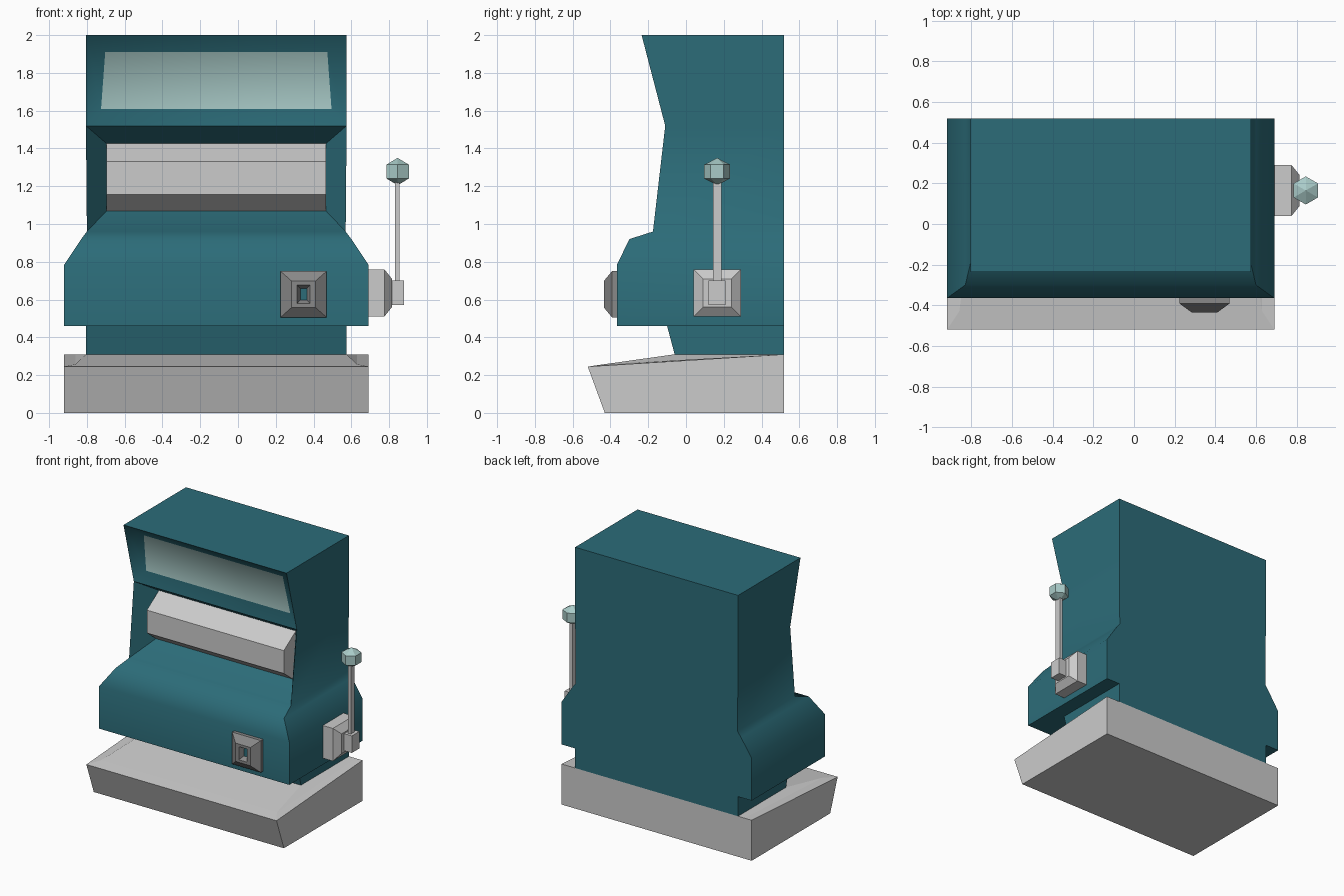
import bpy, bmesh
from math import radians

if "Cube" in bpy.data.objects:
    bpy.data.objects.remove(bpy.data.objects["Cube"])

CX = -0.115    # centre line of the cabinet
BACK = 0.52


def material(name, col):
    m = bpy.data.materials.new(name)
    m.diffuse_color = (*col, 1)
    m.use_nodes = True
    m.node_tree.nodes["Principled BSDF"].inputs["Base Color"].default_value = m.diffuse_color
    return m


teal = material("teal", (0.025, 0.15, 0.19))
glass = material("glass", (0.40, 0.60, 0.58))


def loft(rings):
    """Skin a stack of equal-length point rings and cap both ends."""
    bm = bmesh.new()
    vs = [[bm.verts.new(p) for p in r] for r in rings]
    n = len(vs[0])
    sides = [[bm.faces.new((a[i], a[(i + 1) % n], b[(i + 1) % n], b[i])) for i in range(n)]
             for a, b in zip(vs, vs[1:])]
    bm.faces.new(vs[0][::-1])
    end = bm.faces.new(vs[-1])
    return bm, sides, end


def finish(bm, name, mats=(), smooth=None):
    bmesh.ops.recalc_face_normals(bm, faces=bm.faces)
    me = bpy.data.meshes.new(name)
    bm.to_mesh(me)
    bm.free()
    for m in mats:
        me.materials.append(m)
    ob = bpy.data.objects.new(name, me)
    bpy.context.collection.objects.link(ob)
    if smooth:
        bpy.ops.object.select_all(action='DESELECT')
        bpy.context.view_layer.objects.active = ob
        ob.select_set(True)
        bpy.ops.object.shade_smooth_by_angle(angle=radians(smooth))
    return ob


def deck(half, front, zf, zb=None):
    """Four-corner ring of the cabinet, always reaching the flat back."""
    zb = zf if zb is None else zb
    return [(CX - half, front, zf), (CX + half, front, zf),
            (CX + half, BACK, zb), (CX - half, BACK, zb)]


def rect(axis, d, c, hu, hv):
    """Rectangle at distance d along x or y, centred on c."""
    pts = [(c[0] + su * hu, c[1] + sv * hv) for su, sv in ((-1, -1), (1, -1), (1, 1), (-1, 1))]
    return [(d, u, v) if axis == 'x' else (u, d, v) for u, v in pts]


# base with a sloping top
bm, _, _ = loft([deck(0.805, -0.43, 0), deck(0.805, -0.52, 0.245, 0.31),
                 deck(0.745, -0.43, 0.258, 0.31), deck(0.69, -0.06, 0.31)])
finish(bm, "base")

# cabinet: neck, belly and leaning top
bm, sides, _ = loft([deck(h, y, z) for h, y, z in (
    (0.69, -0.06, 0.31), (0.69, -0.10, 0.46), (0.805, -0.365, 0.46), (0.805, -0.365, 0.785),
    (0.715, -0.30, 0.92), (0.685, -0.175, 0.96), (0.69, -0.11, 1.52), (0.69, -0.235, 2.0))])


# recesses for the reels and the screen: (half width, y, z) of bottom and top edge
def recess(face, low, high):
    mid = face.calc_center_median()
    bmesh.ops.inset_region(bm, faces=[face], thickness=0.08)
    for v in face.verts:
        h, y, z = high if v.co.z > mid.z else low
        v.co = (CX + (h if v.co.x > CX else -h), y, z)


recess(sides[5][0], (0.58, 0.0, 1.07), (0.58, 0.036, 1.425))
screen = sides[6][0]
recess(screen, (0.61, -0.075, 1.61), (0.588, -0.135, 1.91))
screen.material_index = 1
finish(bm, "cabinet", (teal, glass), 50)

# reel housing, a chamfered bar in the lower recess
prof = [(0.0, 1.07), (-0.11, 1.155), (-0.11, 1.33), (0.036, 1.425)]
bm, _, _ = loft([[(CX + s * 0.58, y, z) for y, z in prof] for s in (-1, 1)])
finish(bm, "reel_housing")

# coin slot: stepped plate with a funnel
c = (0.347, 0.628)
bm, _, end = loft([rect('y', d, c, u, v) for d, u, v in (
    (-0.36, 0.122, 0.122), (-0.392, 0.122, 0.122), (-0.435, 0.063, 0.07),
    (-0.435, 0.035, 0.05), (-0.40, 0.017, 0.03))])
end.material_index = 1
ob = finish(bm, "coin_slot", (material("metal", (0.25, 0.25, 0.25)), teal))

# lever: mount, pivot block, rod and faceted knob
c = (0.165, 0.635)
bm, _, _ = loft([rect('x', d, c, h, h) for d, h in ((0.68, 0.125), (0.775, 0.125), (0.815, 0.075))])
finish(bm, "lever_mount")
bm, _, _ = loft([rect('x', d, c, 0.045, 0.065) for d in (0.81, 0.88)])
finish(bm, "lever_pivot")
bm, _, _ = loft([rect('x', d, (0.165, 0.96), 0.023, 0.265) for d in (0.83, 0.856)])
finish(bm, "lever_rod")
bm = bmesh.new()
bmesh.ops.create_uvsphere(bm, u_segments=6, v_segments=3, radius=0.0725)
bmesh.ops.scale(bm, verts=bm.verts, vec=(1.1, 1.1, 1))
ob = finish(bm, "lever_knob", (glass,))
ob.location = (0.845, 0.165, 1.2775)
